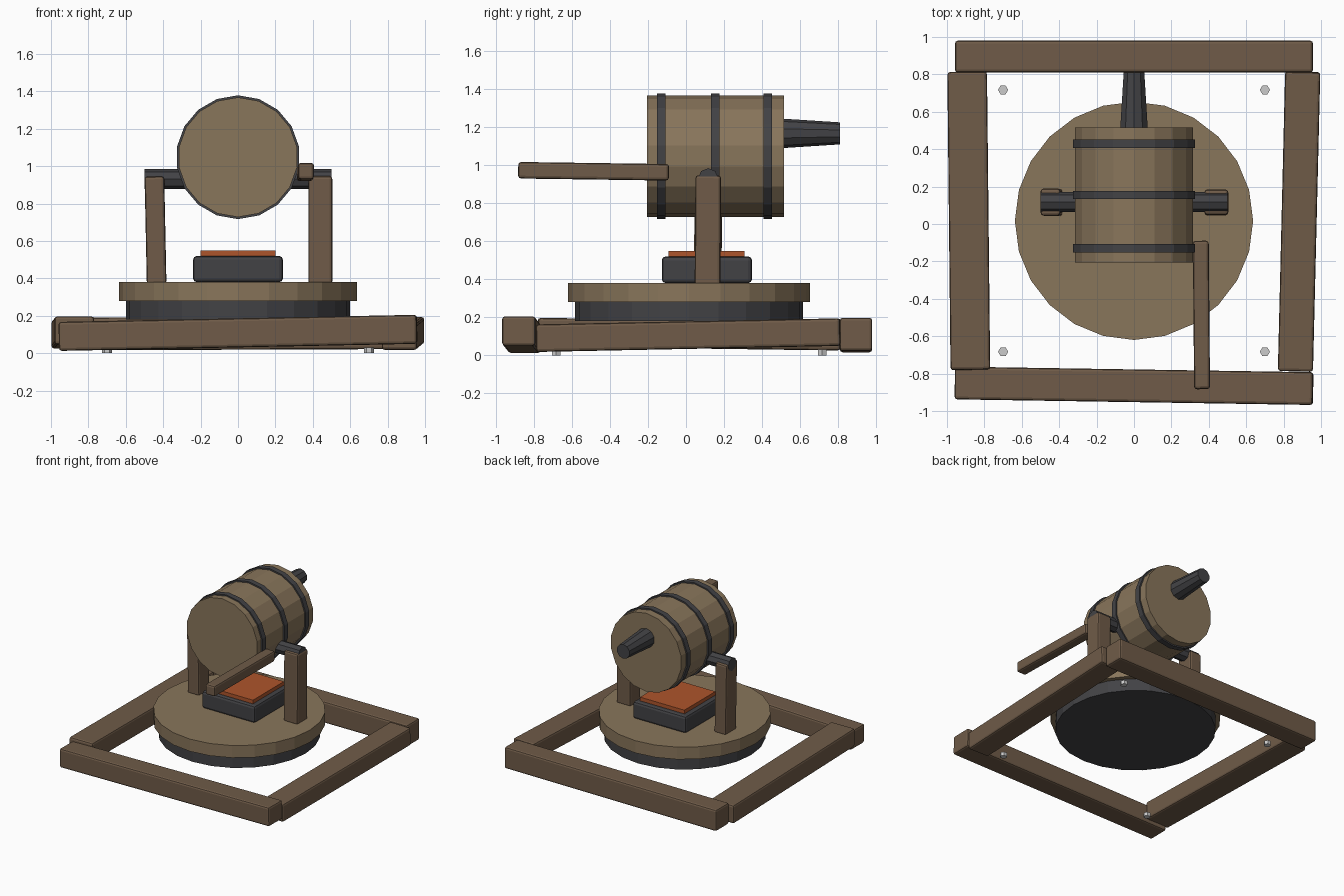
import bpy
from math import pi
from mathutils import Vector, Matrix

if "Cube" in bpy.data.objects:
    bpy.data.objects.remove(bpy.data.objects["Cube"])


def material(name, rgb):
    m = bpy.data.materials.new(name)
    m.diffuse_color = (*rgb, 1)
    m.use_nodes = True
    m.node_tree.nodes["Principled BSDF"].inputs["Base Color"].default_value = m.diffuse_color
    return m


TIMBER = material("timber", (0.16, 0.105, 0.065))
PLANK = material("plank", (0.25, 0.18, 0.105))
IRON = material("iron", (0.055, 0.055, 0.06))
EMBER = material("ember", (0.42, 0.09, 0.025))
CY = 0.017   # depth offset of the turntable centre


def finish(name, mat):
    ob = bpy.context.object
    ob.name = name
    if mat:
        ob.data.materials.append(mat)
    return ob


def bevel(ob, width):
    b = ob.modifiers.new("bevel", "BEVEL")
    b.width, b.segments = width, 2


def box(name, loc, size, mat, edge=0):
    bpy.ops.mesh.primitive_cube_add(size=1, location=loc)
    ob = finish(name, mat)
    ob.data.transform(Matrix.Diagonal((*size, 1)))
    if edge:
        bevel(ob, edge)
    return ob


def beam(name, start, end, width, height, mat=TIMBER, edge=0.015):
    # timber running from start to end, width sideways and height upwards
    a, b = Vector(start), Vector(end)
    y = (b - a).normalized()
    ref = Vector((0, 0, 1)) if abs(y.z) < 0.9 else Vector((0, -1, 0))
    x = y.cross(ref).normalized()
    z = x.cross(y)
    ob = box(name, (0, 0, 0), (width, (b - a).length, height), mat, edge)
    ob.matrix_world = Matrix.Translation((a + b) / 2) @ Matrix((x, y, z)).transposed().to_4x4()
    return ob


def drum(name, loc, r, depth, sides, mat, rot=(0, 0, 0), r2=None):
    bpy.ops.mesh.primitive_cone_add(vertices=sides, radius1=r, radius2=r if r2 is None else r2,
                                    depth=depth, location=loc, rotation=rot)
    return finish(name, mat)


# crooked ground frame
beam("front_frame_beam", (-0.957, -0.85, 0.09), (0.957, -0.88, 0.128), 0.175, 0.155)
beam("back_frame_beam", (-0.957, 0.895, 0.103), (0.957, 0.895, 0.11), 0.17, 0.175)
beam("left_frame_beam", (-0.875, -0.78, 0.122), (-0.892, 0.813, 0.1), 0.212, 0.15)
beam("right_frame_beam", (0.863, -0.787, 0.09), (0.902, 0.813, 0.122), 0.188, 0.145)

# small hexagonal bolts
for i, (sx, sy) in enumerate([(-1, -1), (1, -1), (-1, 1), (1, 1)]):
    drum(f"bolt_{i + 1}", (0.7 * sx, 0.7 * sy + CY, 0.015), 0.027, 0.03, 6, None, (0, 0, pi / 6))

# turntable
drum("turntable_ring", (0, CY, 0.23), 0.6, 0.1, 24, IRON)
drum("turntable_deck", (0, CY, 0.33), 0.637, 0.1, 24, PLANK)

# brazier under the barrel
box("brazier", (0, 0.11, 0.45), (0.48, 0.475, 0.14), IRON, 0.02)
box("embers", (0, 0.107, 0.533), (0.4, 0.4, 0.034), EMBER)

# support posts and axle
beam("left_post", (-0.435, 0.115, 0.37), (-0.447, 0.117, 0.945), 0.105, 0.145)
beam("right_post", (0.44, 0.113, 0.37), (0.44, 0.117, 0.947), 0.128, 0.135)
drum("axle", (0, 0.117, 0.932), 0.053, 1.0, 8, IRON, (0, pi / 2, 0))

# barrel with iron hoops
side = (pi / 2, 0, 0)
bary = 0.155
drum("barrel", (0, bary, 1.048), 0.32, 0.72, 18, PLANK, side)
for i, y in enumerate((-0.13, 0.155, 0.43)):
    drum(f"hoop_{i + 1}", (0, y, 1.048), 0.331, 0.045, 18, IRON, side)

# tapering nozzle
drum("nozzle", (0, 0.655, 1.168), 0.078, 0.31, 10, IRON, (-pi / 2, 0, 0), 0.058)

# pump lever
beam("pump_lever", (0.364, -0.883, 0.974), (0.357, -0.09, 0.963), 0.085, 0.087)
